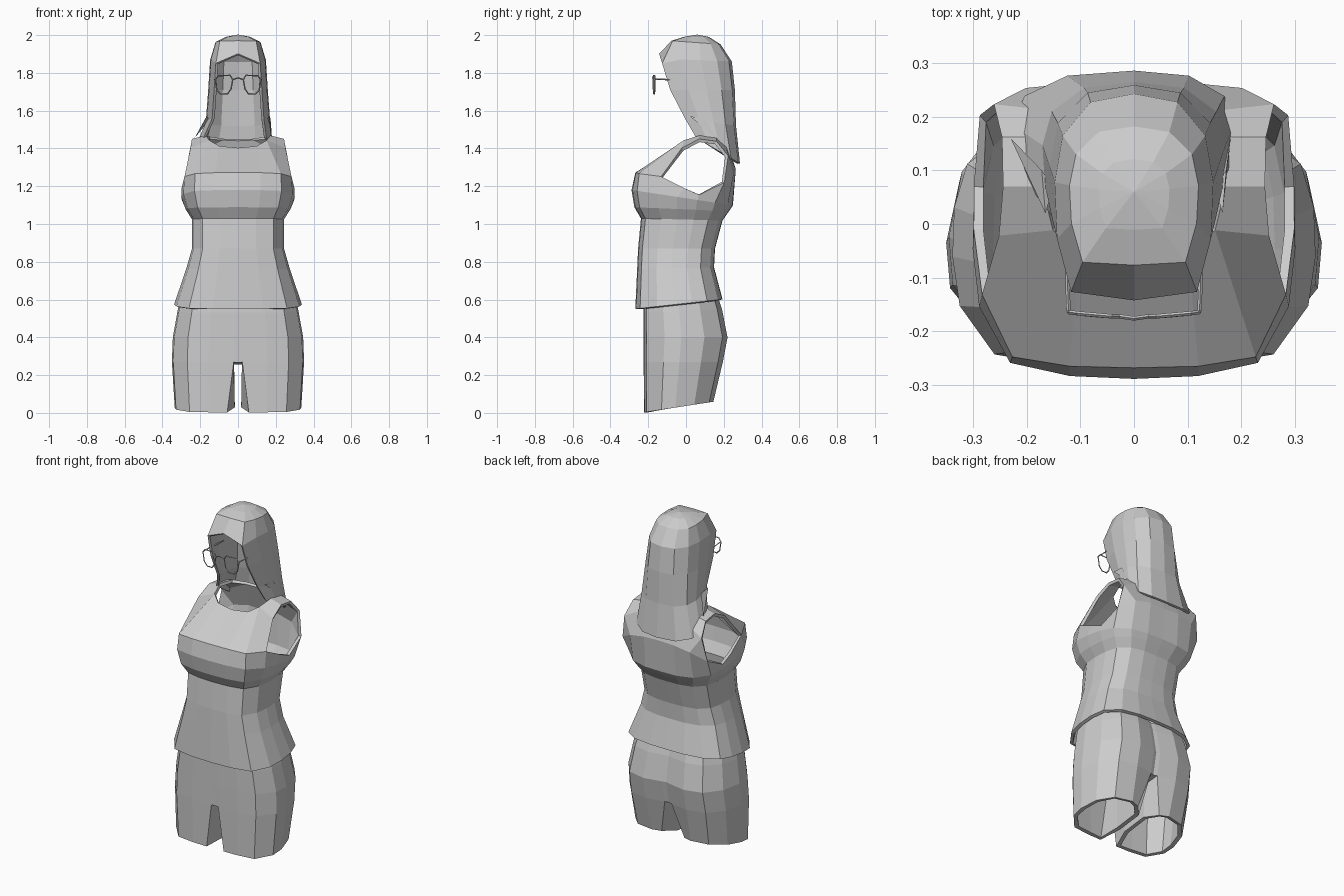
import bpy, bmesh, math

if "Cube" in bpy.data.objects:
    bpy.data.objects.remove(bpy.data.objects["Cube"])

gray = bpy.data.materials.new("light_gray")
gray.diffuse_color = (0.6, 0.6, 0.6, 1)
gray.use_nodes = True
gray.node_tree.nodes["Principled BSDF"].inputs["Base Color"].default_value = gray.diffuse_color


def shell(name, faces, thick):
    """Low-poly cloth shell from polygons given as corner points."""
    bm = bmesh.new()
    for f in faces:
        bm.faces.new([bm.verts.new(p) for p in f])
    bmesh.ops.remove_doubles(bm, verts=bm.verts, dist=0.002)
    bmesh.ops.recalc_face_normals(bm, faces=bm.faces)
    me = bpy.data.meshes.new(name)
    bm.to_mesh(me)
    bm.free()
    me.materials.append(gray)
    ob = bpy.data.objects.new(name, me)
    bpy.context.collection.objects.link(ob)
    if thick:
        mod = ob.modifiers.new("thickness", 'SOLIDIFY')
        mod.thickness = thick
        mod.offset = -0.6
    return ob


def ring(template, w, yf, yb, zf, zb):
    """Scale a half outline (u, v) to a width, depth and tilted height."""
    return [(u * w, (yf + yb) / 2 + v * (yb - yf) / 2,
             zf + (zb - zf) * (v + 1) / 2) for u, v in template]


def loft(rows, closed=False):
    faces = []
    for a, b in zip(rows, rows[1:]):
        n = len(a)
        for i in range(n if closed else n - 1):
            j = (i + 1) % n
            faces.append([a[i], a[j], b[j], b[i]])
    return faces


def both(faces):
    return faces + [[(-x, y, z) for x, y, z in reversed(f)] for f in faces]


# Sleeveless top: lofted body, then shoulder straps around the armholes
body = [(0, -1), (.4, -.98), (.77, -.89), (.96, -.5), (1, -.1), (.99, .3),
        (.92, .65), (.68, .9), (.35, .99), (0, 1)]
rows = [ring(body, *r) for r in [
    (.335, -.265, .19, .55, .60), (.27, -.255, .145, .76, .77),
    (.24, -.25, .15, .87, .87), (.24, -.235, .19, 1.03, 1.02),
    (.275, -.27, .225, 1.09, 1.07), (.297, -.285, .245, 1.18, 1.10)]]
t = [(0, -.265, 1.27), (.12, -.262, 1.27), (.225, -.245, 1.265), (.28, -.13, 1.25),
     (.295, -.01, 1.19), (.295, .07, 1.155), (.285, .2, 1.22), (.2, .25, 1.27),
     (.1, .26, 1.29), (0, .255, 1.29)]
neck = [(0, -.055, 1.40), (.1, -.045, 1.41), (.15, -.01, 1.44), (.17, .07, 1.465),
        (.15, .16, 1.46), (.08, .2, 1.45), (0, .21, 1.445)]
arm = [(.25, -.02, 1.4), (.243, .07, 1.447), (.245, .16, 1.435), (.26, .22, 1.36)]
top = loft(rows + [t]) + [
    [t[0], t[1], neck[1], neck[0]], [t[1], t[2], neck[2], neck[1]],
    [t[2], t[3], arm[0], neck[2]], [neck[2], arm[0], arm[1], neck[3]],
    [neck[3], arm[1], arm[2], neck[4]], [neck[4], arm[2], arm[3], neck[5]],
    [arm[3], t[6], t[7]], [arm[3], t[7], t[8], neck[5]],
    [neck[5], t[8], t[9], neck[6]]]
shell("tank_top", both(top), 0.018)

# Shorts: hips, crotch strip and two open legs
hips = [(0, -1), (.07, -1), (.45, -.99), (.77, -.93), (.98, -.5), (1, -.1),
        (.93, .45), (.72, .88), (.4, 1), (.07, .9), (0, .87)]
rows = [ring(hips, *r) for r in [
    (.30, -.215, .165, .61, .61), (.315, -.22, .185, .53, .55),
    (.34, -.22, .215, .40, .40), (.345, -.22, .19, .27, .27)]]
shorts = loft(rows)
crotch = rows[-1]
inner = [(.024, .07, .26), (.024, -.1, .26)]
mid = [(0, y, z) for x, y, z in inner]
shorts += [[crotch[0], crotch[1], inner[1], mid[1]], [mid[1], inner[1], inner[0], mid[0]],
           [mid[0], inner[0], crotch[-2], crotch[-1]]]
hem = ring(hips, .33, -.217, .14, .003, .06)[1:-1]
hem[0] = (.06,) + hem[0][1:]
hem[-1] = (.08,) + hem[-1][1:]
hem += [(.022, .06, .05), (.022, -.1, .03)]
shorts += loft([crotch[1:-1] + inner, hem], closed=True)
shell("shorts", both(shorts), 0.025)

# Long hair: closed cap above the fringe, open at the face below it
cap = [(0, -1), (.8, -.96), (.97, -.4), (1, .15), (.9, .6), (.55, .92), (0, 1)]
hair = []
for s, spread in ((1, .185), (-1, .225)):
    rows = [ring(cap, *r) for r in [
        (.065, -.01, .12, 1.988, 1.988), (.118, -.075, .18, 1.968, 1.95),
        (.145, -.142, .24, 1.875, 1.86), (.155, -.09, .256, 1.71, 1.71),
        (.168, -.01, .262, 1.56, 1.52), (spread, .05, .283, 1.46, 1.32)]]
    rows[2][0] = (0, -.14, 1.90)
    rows[2][1] = (.115, -.125, 1.85)
    half = [[(0, .06, 2.0), a, b] for a, b in zip(rows[0], rows[0][1:])]
    half += loft(rows[:3]) + loft([r[1:] for r in rows[2:]])
    hair += [[(s * x, y, z) for x, y, z in f] for f in half]
shell("long_hair", hair, 0.014)

# Loose locks beside the neck
for side, s, out in (("right", 1, .0), ("left", -1, .05)):
    a, b, c = (.165, .02, 1.57), (.172, .1, 1.56), (.15, .07, 1.55)
    tip = (.18 + out, .16, 1.455)
    shell(side + "_lock", [[(s * p[0], p[1], p[2]) for p in f] for f in
                           ((a, b, tip), (b, c, tip), (c, a, tip), (a, b, c))], 0)

# Wire glasses: two rims, bridge and temples
rim = [(.028, 1.765), (.042, 1.787), (.105, 1.785), (.122, 1.765),
       (.112, 1.71), (.09, 1.688), (.055, 1.69), (.037, 1.715)]
wires = [([(s * x, -.173 + .6 * x * x, z) for x, z in rim], True) for s in (1, -1)]
wires += [([(s * .122, -.162, 1.768), (s * .124, -.11, 1.765), (s * .124, .04, 1.755)], False)
          for s in (1, -1)]
wires.append(([(-.028, -.172, 1.765), (0, -.176, 1.774), (.028, -.172, 1.765)], False))
cu = bpy.data.curves.new("glasses", 'CURVE')
cu.dimensions = '3D'
cu.bevel_depth = 0.004
cu.bevel_resolution = 0
for pts, cyclic in wires:
    sp = cu.splines.new('POLY')
    sp.points.add(len(pts) - 1)
    for q, p in zip(sp.points, pts):
        q.co = (*p, 1)
    sp.use_cyclic_u = cyclic
    sp.use_smooth = False
cu.materials.append(gray)
bpy.context.collection.objects.link(bpy.data.objects.new("glasses", cu))
